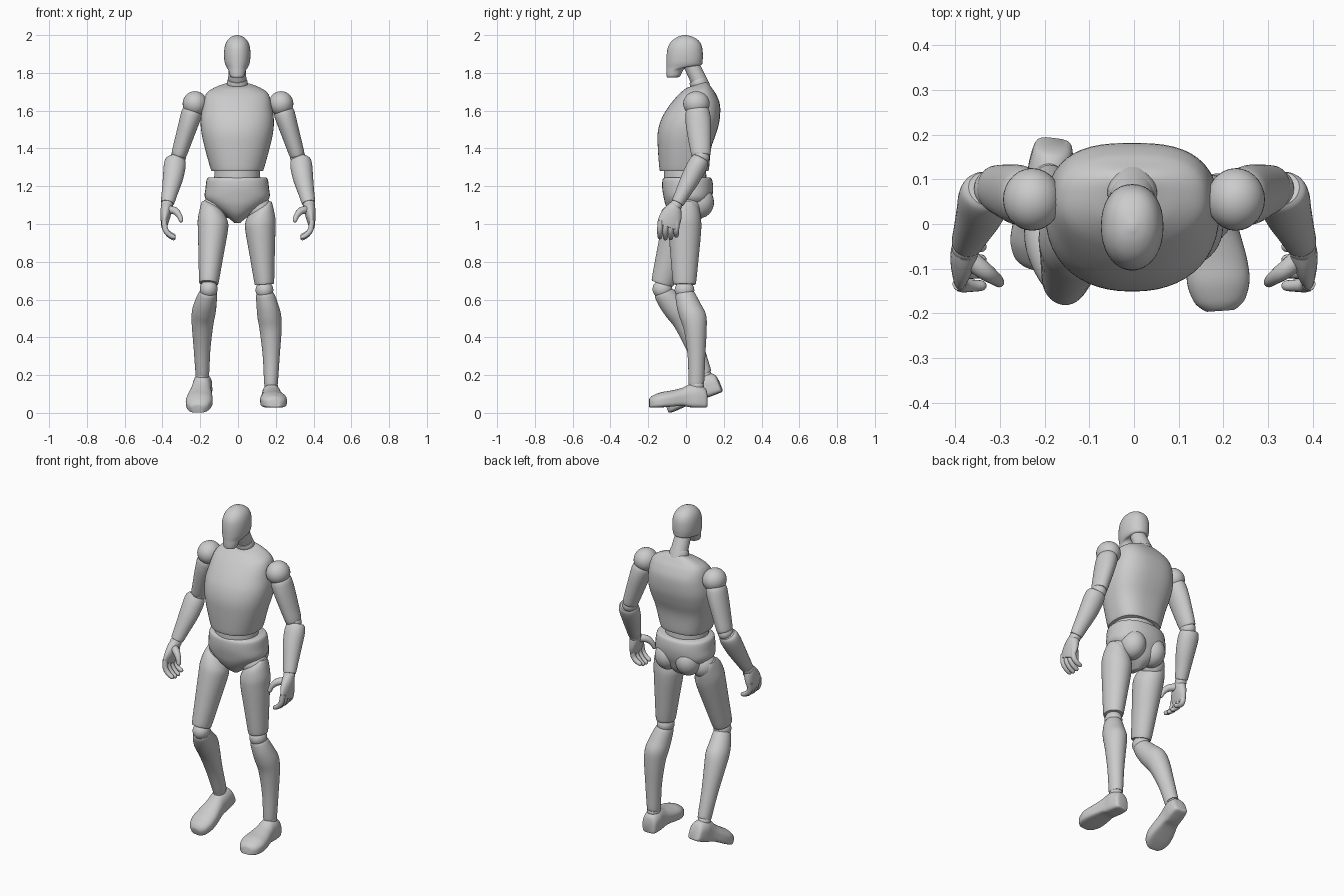
import bpy, bmesh, math
from mathutils import Vector as V, Matrix

X, Y, Z = V((1, 0, 0)), V((0, 1, 0)), V((0, 0, 1))


def spline(rows, steps=4):
    """Catmull-Rom interpolation of rows of numbers."""
    rows = [V(r) for r in rows]
    out = []
    for i in range(len(rows) - 1):
        a, b, c, d = rows[max(i - 1, 0)], rows[i], rows[i + 1], rows[min(i + 2, len(rows) - 1)]
        for k in range(steps):
            t = k / steps
            out.append(0.5 * (2 * b + (c - a) * t + (2 * a - 5 * b + 4 * c - d) * t * t
                              + (3 * b - a - 3 * c + d) * t ** 3))
    return out + [rows[-1]]


def loft(name, rings, n_neg=2, n_pos=2, seg=36, matrix=None):
    """Skin rings of (centre, u axis, v axis); superellipse exponent differs for -v and +v."""
    bm = bmesh.new()
    loops = []
    for c, u, v in rings:
        loop = []
        for i in range(seg):
            a = math.tau * i / seg
            ca, sa = math.cos(a), math.sin(a)
            e = 2 / (n_pos if sa > 0 else n_neg)
            p = c + u * math.copysign(abs(ca) ** e, ca) + v * math.copysign(abs(sa) ** e, sa)
            loop.append(bm.verts.new(p))
        loops.append(loop)
    for a, b in zip(loops, loops[1:]):
        for i in range(seg):
            j = (i + 1) % seg
            bm.faces.new((a[i], a[j], b[j], b[i]))
    bm.faces.new(loops[0])
    bm.faces.new(loops[-1])
    if matrix:
        bm.transform(matrix)
    bmesh.ops.recalc_face_normals(bm, faces=bm.faces)
    return finish(name, bm)


def finish(name, bm):
    me = bpy.data.meshes.new(name)
    bm.to_mesh(me)
    bm.free()
    ob = bpy.data.objects.new(name, me)
    bpy.context.collection.objects.link(ob)
    bpy.ops.object.select_all(action='DESELECT')
    ob.select_set(True)
    bpy.context.view_layer.objects.active = ob
    bpy.ops.object.shade_smooth_by_angle(angle=math.radians(38))
    return ob


def ball(name, centre, radii):
    bm = bmesh.new()
    bmesh.ops.create_uvsphere(bm, u_segments=28, v_segments=18, radius=1)
    bm.transform(Matrix.Translation(centre) @ Matrix.Diagonal((*radii, 1)))
    return finish(name, bm)


def stack(name, rows, x0=-0.004, **kw):
    """Body rows: z at front, z at back, half width, y front, y back."""
    rings = []
    for zf, zb, w, yf, yb in spline(rows):
        rings.append((V((x0, (yf + yb) / 2, (zf + zb) / 2)), X * w, V((0, (yb - yf) / 2, (zb - zf) / 2))))
    return loft(name, rings, **kw)


def limb(name, p0, p1, rows, side=1):
    """Limb rows: t along axis, radius x, radius y, outward offset, backward offset."""
    p0, p1 = V(p0), V(p1)
    d = (p1 - p0).normalized()
    u = (X - d * d.x).normalized()
    v = Y - d * d.y
    v = (v - u * v.dot(u)).normalized()
    rings = [(p0.lerp(p1, t) if t <= 1 else p1, u * rx, v * ry) for t, rx, ry, ox, oy in spline(rows)]
    offs = [(u * ox * side + v * oy) for t, rx, ry, ox, oy in spline(rows)]
    return loft(name, [(c + o, a, b) for (c, a, b), o in zip(rings, offs)])


def tube(name, rows):
    """Round-tipped digit along points x, y, z, radius."""
    pts = spline(rows, 4)
    rings = []
    for i, p in enumerate(pts):
        d = (pts[min(i + 1, len(pts) - 1)] - pts[max(i - 1, 0)]).to_3d().normalized()
        u = (Y - d * d.y).normalized()
        rings.append((p.to_3d(), u * p[3], d.cross(u) * p[3]))
    c, u, v = rings[-1]
    for k in (30, 60, 80):
        a = math.radians(k)
        rings.append((c + d * u.length * math.sin(a), u * math.cos(a), v * math.cos(a)))
    return loft(name, rings, seg=14)


# Head and neck
stack("head", [(1.775, 1.777, .024, -.095, -.04), (1.78, 1.784, .037, -.102, -.03),
               (1.80, 1.83, .046, -.104, 0), (1.825, 1.84, .058, -.104, .076),
               (1.855, 1.86, .067, -.104, .087), (1.90, 1.90, .070, -.102, .089),
               (1.94, 1.94, .066, -.094, .084), (1.97, 1.97, .054, -.074, .068),
               (1.99, 1.99, .033, -.045, .038), (2.0, 2.0, .007, -.014, .002)], n_neg=2.1, n_pos=2.2)
limb("neck", (-.004, .08, 1.735), (-.004, .025, 1.85), [(0, .05, .044, 0, 0), (1, .044, .042, 0, 0)])
limb("collar", (-.004, .082, 1.715), (-.004, .06, 1.765),
     [(0, .056, .05, 0, 0), (.7, .055, .049, 0, 0), (1, .05, .045, 0, 0)])

# Torso, waist and pelvis
stack("torso", [(1.28, 1.28, .134, -.135, .115), (1.295, 1.295, .142, -.141, .122),
                (1.40, 1.40, .171, -.149, .133), (1.48, 1.48, .189, -.15, .160),
                (1.55, 1.55, .194, -.133, .178), (1.61, 1.63, .184, -.100, .180),
                (1.66, 1.685, .172, -.062, .160), (1.69, 1.715, .150, -.034, .140),
                (1.715, 1.74, .10, -.005, .122), (1.725, 1.752, .056, .015, .108)],
      n_neg=2.2, n_pos=2.7, seg=48)
stack("waist", [(1.20, 1.20, .118, -.11, .10), (1.23, 1.23, .122, -.117, .108), (1.30, 1.30, .12, -.115, .105)])
stack("pelvis", [(1.247, 1.247, .150, -.112, .125), (1.235, 1.235, .162, -.124, .138),
                 (1.19, 1.19, .168, -.126, .144), (1.14, 1.14, .171, -.118, .138),
                 (1.10, 1.10, .138, -.108, .125), (1.06, 1.06, .085, -.088, .110),
                 (1.03, 1.03, .045, -.060, .085), (1.005, 1.005, .014, -.025, .04)], n_neg=2.2, n_pos=2.3)

# Arms and hands
for s, side in ((-1, "left"), (1, "right")):
    def m(x, y, z, *r):
        return (x * s, y, z, *r)
    ball(side + "_buttock", m(.068, .068, 1.115), (.072, .08, .085))
    ball(side + "_shoulder", m(.228, .055, 1.637), (.065, .070, .066))
    limb(side + "_upper_arm", m(.228, .057, 1.64), m(.315, .08, 1.36),
         [(.12, .048, .058, 0, 0), (.2, .055, .065, 0, 0), (.4, .052, .067, 0, 0), (.7, .046, .060, 0, 0),
          (.95, .041, .052, 0, 0), (1, .036, .046, 0, 0)], s)
    ball(side + "_elbow", m(.317, .078, 1.352), (.041, .046, .042))
    limb(side + "_forearm", m(.322, .078, 1.345), m(.374, -.045, 1.11),
         [(0, .045, .043, .004, 0), (.06, .055, .050, .006, 0), (.2, .058, .053, .004, 0), (.45, .053, .05, 0, 0),
          (.75, .043, .041, 0, 0), (.97, .036, .034, 0, 0), (1, .032, .031, 0, 0)], s)
    ball(side + "_wrist", m(.376, -.052, 1.10), (.032, .032, .032))
    limb(side + "_palm", m(.376, -.055, 1.105), m(.392, -.10, .985),
         [(0, .026, .028, 0, 0), (.2, .030, .042, 0, 0), (.5, .027, .056, 0, 0),
          (.8, .020, .059, 0, 0), (1, .013, .05, 0, 0)], s)
    for i in range(4):
        y = -.138 + i * .029
        drop = (.006, 0, .002, .014)[i]
        tube(f"{side}_finger_{i + 1}", [m(.391, y + .004, 1.02, .015), m(.385, y, .972, .015),
                                        m(.365, y, .942 + drop / 2, .014), m(.342, y, .925 + drop, .012)])
    tube(side + "_thumb", [m(.372, -.075, 1.075, .022), m(.335, -.105, 1.07, .020),
                           m(.311, -.122, 1.045, .015), m(.302, -.13, 1.02, .012)])

# Legs: hip, knee, ankle, foot pitch, foot yaw
legs = (("left", -1, (-.122, -.005, 1.10), (-.155, -.125, .655), (-.19, .097, .205), 22, -7),
        ("right", 1, (.108, -.005, 1.10), (.140, -.008, .65), (.176, .055, .15), 0, 4))
foot = [(.112, .028, .032, .10), (.102, .042, .025, .128), (.06, .05, .025, .15), (.02, .05, .027, .148),
        (-.02, .055, .034, .13), (-.08, .067, .03, .115), (-.13, .070, .026, .107),
        (-.17, .058, .025, .092), (-.188, .042, .026, .08), (-.195, .03, .028, .07)]
for side, s, hip, knee, ankle, pitch, yaw in legs:
    hip, knee, ankle = V(hip), V(knee), V(ankle)
    ball(side + "_hip", hip + V((0, .01, -.02)), (.07, .072, .075))
    limb(side + "_thigh", hip + V((0, 0, .01)), knee + V((0, 0, .03)),
         [(-.01, .02, .03, .05, .01), (.03, .04, .055, .034, .008), (.1, .062, .075, .017, .003), (.22, .080, .086, .004, 0),
          (.35, .079, .086, 0, 0), (.65, .066, .075, 0, 0), (.96, .053, .062, 0, 0), (1, .048, .056, 0, 0)], s)
    ball(side + "_knee", knee, (.047, .052, .05))
    limb(side + "_shin", knee + V((0, 0, -.012)), ankle,
         [(0, .042, .046, .002, .002), (.04, .050, .054, .004, .004), (.15, .058, .064, .011, .014),
          (.27, .063, .070, .016, .028), (.42, .058, .060, .018, .032), (.7, .045, .047, .011, .02),
          (.97, .037, .042, 0, .002), (1, .034, .038, 0, 0)], s)
    ball(side + "_ankle", ankle + V((0, 0, -.008)), (.035, .040, .036))
    place = (Matrix.Translation(ankle) @ Matrix.Rotation(math.radians(yaw), 4, 'Z')
             @ Matrix.Rotation(math.radians(pitch), 4, 'X') @ Matrix.Translation((0, -.055, -.147)))
    loft(side + "_foot", [(V((0, y, (a + b) / 2)), X * w, Z * (b - a) / 2) for y, w, a, b in spline(foot)],
         n_neg=5, n_pos=2.1, matrix=place)
